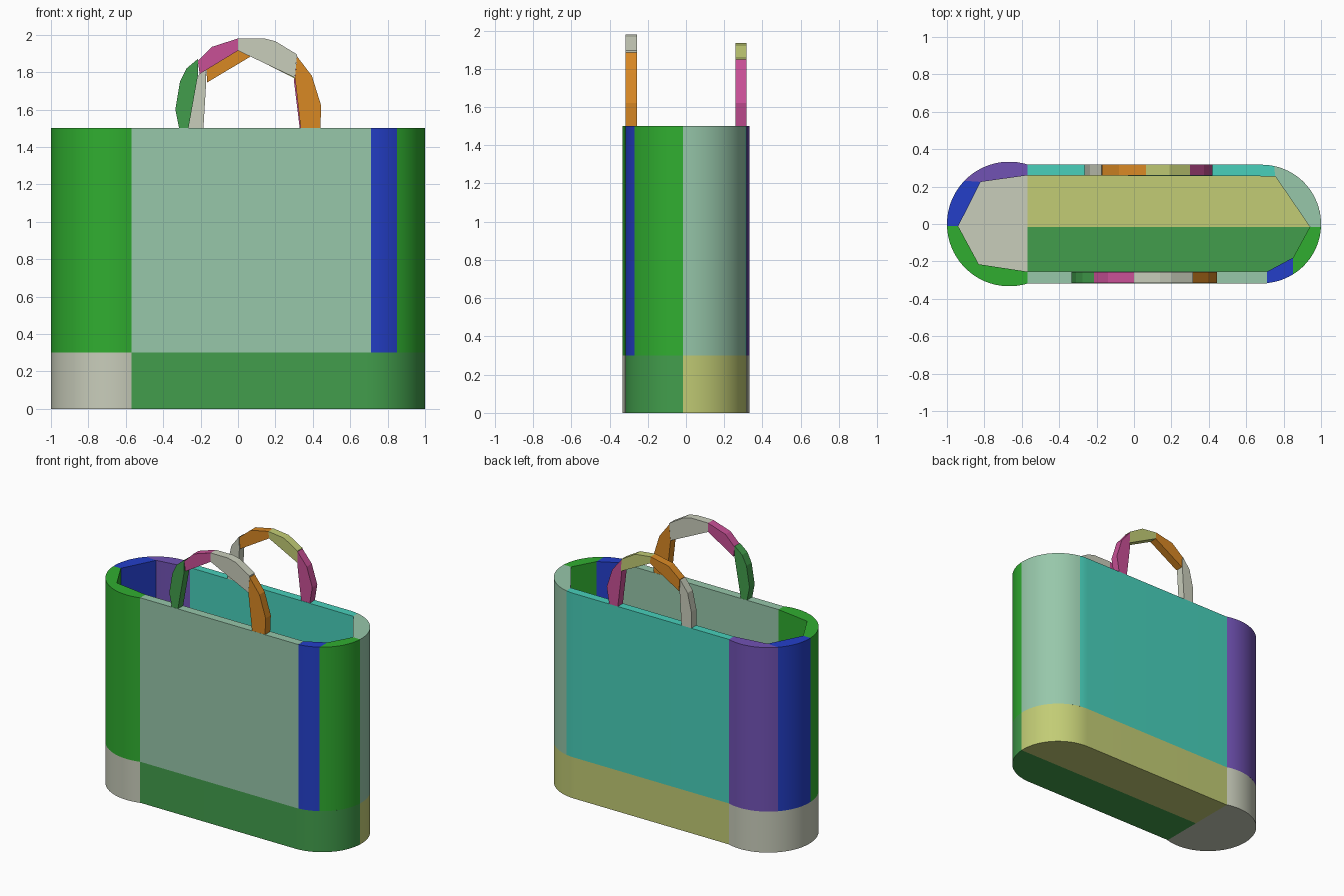
import bpy, bmesh, math

cube = bpy.data.objects.get("Cube")
if cube:
    bpy.data.objects.remove(cube, do_unlink=True)


# Colours, given as sRGB 0-255 and stored as linear values
def material(name, rgb):
    lin = [((c / 255 + 0.055) / 1.055) ** 2.4 for c in rgb]
    m = bpy.data.materials.new(name)
    m.use_nodes = True
    m.diffuse_color = (*lin, 1)
    bsdf = next(n for n in m.node_tree.nodes if n.type == 'BSDF_PRINCIPLED')
    bsdf.inputs["Base Color"].default_value = (*lin, 1)
    bsdf.inputs["Roughness"].default_value = 0.8
    return m


SAGE = material("sage green", (151, 199, 170))
BRIGHT = material("bright green", (48, 174, 48))
BLUE = material("blue", (36, 63, 201))
PURPLE = material("purple", (113, 82, 180))
TEAL = material("teal", (72, 208, 187))
OLIVE = material("olive yellow", (194, 204, 117))
GREY = material("warm grey", (201, 205, 187))
GREEN = material("leaf green", (66, 158, 76))
ORANGE = material("orange", (216, 136, 36))
PINK = material("pink", (200, 80, 150))


def prism(name, outline, lo, hi, mat, upright=False, smooth=True):
    """Extrude an outline along z, or an upright x-z outline along y."""
    def place(p, t):
        return (p[0], t, p[1]) if upright else (p[0], p[1], t)
    bm = bmesh.new()
    a = [bm.verts.new(place(p, lo)) for p in outline]
    b = [bm.verts.new(place(p, hi)) for p in outline]
    bm.faces.new(a)
    bm.faces.new(b)
    n = len(outline)
    for i in range(n):
        j = (i + 1) % n
        bm.faces.new((a[i], a[j], b[j], b[i]))
    bmesh.ops.recalc_face_normals(bm, faces=bm.faces[:])
    me = bpy.data.meshes.new(name)
    bm.to_mesh(me)
    bm.free()
    me.materials.append(mat)
    ob = bpy.data.objects.new(name, me)
    bpy.context.collection.objects.link(ob)
    if smooth:
        bpy.ops.object.select_all(action='DESELECT')
        ob.select_set(True)
        bpy.context.view_layer.objects.active = ob
        bpy.ops.object.shade_smooth_by_angle(angle=math.radians(25))


def arc(cx, r, a0, a1):
    """Points on a circle centred on the x axis, angles in degrees."""
    n = max(2, math.ceil(abs(a1 - a0) / 5))
    angles = [math.radians(a0 + (a1 - a0) * i / n) for i in range(n + 1)]
    return [(cx + r * math.cos(t), r * math.sin(t)) for t in angles]


def left(a0, a1):
    return arc(-0.667, 0.333, a0, a1)


def right(a0, a1):
    return arc(0.683, 0.317, a0, a1)


FLOOR, RIM, SPLIT, SEAM = 0.30, 1.50, -0.57, 73.06

# Solid base in three blocks
prism("base_left_end", left(SEAM, 360 - SEAM), 0, FLOOR, GREY)
prism("base_front", [(SPLIT, -0.015), (SPLIT, -0.317)] + right(-90, -2.7), 0, FLOOR, GREEN)
prism("base_back", [(SPLIT, 0.317), (SPLIT, -0.015)] + right(-2.7, 90), 0, FLOOR, OLIVE)

# Wall panels: curved outside followed by a faceted inside
walls = [
    ("wall_left_front", left(182, 360 - SEAM), [(SPLIT, -0.255), (-0.83, -0.215), (-0.94, -0.012)], BRIGHT),
    ("wall_left_end", left(136, 182), [(-0.94, -0.012), (-0.82, 0.225)], BLUE),
    ("wall_left_back", left(SEAM, 136), [(-0.82, 0.225), (SPLIT, 0.26)], PURPLE),
    ("wall_back", right(78, 90) + [(SPLIT, 0.317)], [(SPLIT, 0.26), (0.755, 0.255)], TEAL),
    ("wall_right_back", right(-2.7, 78), [(0.755, 0.255), (0.94, -0.015)], SAGE),
    ("wall_right_front", right(-58.2, -2.7), [(0.94, -0.015), (0.85, -0.18)], BRIGHT),
    ("wall_front_corner", right(-85, -58.2), [(0.85, -0.18), (0.71, -0.255)], BLUE),
    ("wall_front", [(SPLIT, -0.317), (0.71, -0.317)], [(0.71, -0.255), (SPLIT, -0.255)], SAGE),
]
for name, outside, inside, mat in walls:
    prism(name, outside + inside, FLOOR, RIM, mat)

# Front handle: four faceted segments
front_handle = [
    ("left_leg", [(-0.315, 1.5), (-0.335, 1.6), (-0.31, 1.75), (-0.275, 1.82), (-0.215, 1.87),
                  (-0.215, 1.78), (-0.265, 1.5)], GREEN),
    ("left_top", [(-0.215, 1.86), (-0.14, 1.935), (0, 1.98), (0, 1.915), (-0.205, 1.79)], PINK),
    ("right_top", [(0, 1.98), (0.14, 1.98), (0.2, 1.965), (0.315, 1.895), (0.305, 1.77),
                   (0, 1.915)], GREY),
    ("right_leg", [(0.315, 1.885), (0.395, 1.78), (0.445, 1.62), (0.44, 1.5), (0.335, 1.5),
                   (0.305, 1.765)], ORANGE),
]
for name, outline, mat in front_handle:
    prism("front_handle_" + name, outline, -0.316, -0.256, mat, upright=True, smooth=False)

# Back handle: slightly lower, its own segment colours
back_handle = [
    ("left_leg", [(-0.265, 1.5), (-0.265, 1.62), (-0.235, 1.75), (-0.175, 1.83), (-0.17, 1.75),
                  (-0.185, 1.5)], GREY),
    ("left_top", [(-0.17, 1.83), (-0.08, 1.905), (0.065, 1.935), (0.07, 1.885), (-0.165, 1.745)], ORANGE),
    ("right_top", [(0.065, 1.935), (0.19, 1.92), (0.3, 1.855), (0.305, 1.765), (0.07, 1.885)], OLIVE),
    ("right_leg", [(0.3, 1.85), (0.375, 1.76), (0.42, 1.62), (0.4, 1.5), (0.33, 1.5),
                   (0.3, 1.745)], PINK),
]
for name, outline, mat in back_handle:
    prism("back_handle_" + name, outline, 0.259, 0.317, mat, upright=True, smooth=False)
